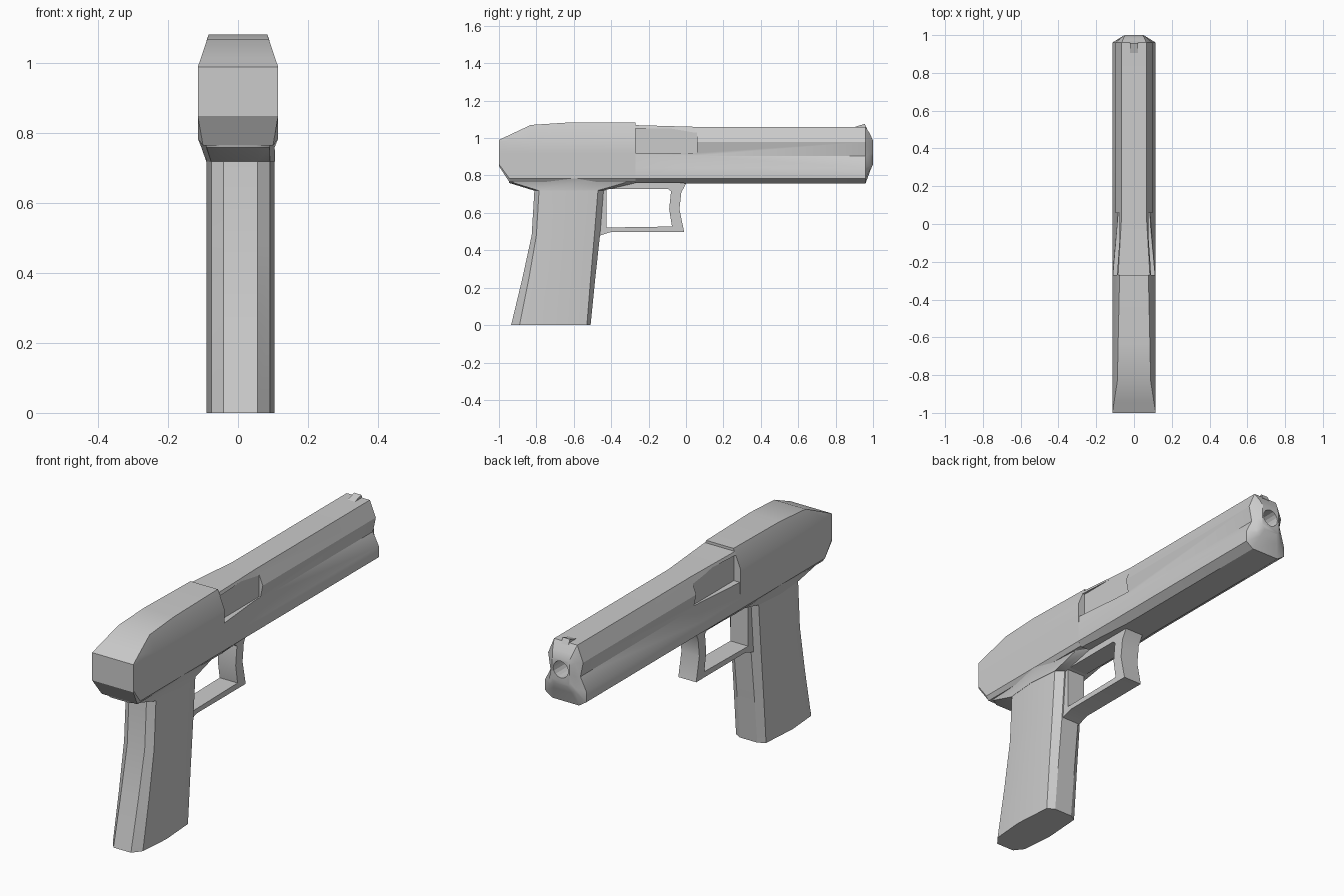
import bpy, bmesh, math
from mathutils import Vector

if "Cube" in bpy.data.objects:
    bpy.data.objects.remove(bpy.data.objects["Cube"])


def finish(bm, name, angle=30):
    bmesh.ops.remove_doubles(bm, verts=bm.verts, dist=0.0005)
    bmesh.ops.recalc_face_normals(bm, faces=bm.faces)
    me = bpy.data.meshes.new(name)
    bm.to_mesh(me)
    bm.free()
    ob = bpy.data.objects.new(name, me)
    bpy.context.collection.objects.link(ob)
    bpy.ops.object.select_all(action='DESELECT')
    ob.select_set(True)
    bpy.context.view_layer.objects.active = ob
    if angle:
        bpy.ops.object.shade_smooth_by_angle(angle=math.radians(angle))
    return ob


def loft(name, rings, angle=30):
    """Skin a list of closed rings and cap both ends."""
    bm = bmesh.new()
    vr = [[bm.verts.new(p) for p in r] for r in rings]
    n = len(vr[0])
    for a, b in zip(vr, vr[1:]):
        for i in range(n):
            j = (i + 1) % n
            bm.faces.new((a[i], a[j], b[j], b[i]))
    bm.faces.new(vr[0])
    bm.faces.new(vr[-1])
    return finish(bm, name, angle)


def slide_ring(y, half):
    """Mirror a half section of (x, z) points into a ring at y."""
    return ([Vector((x, y, z)) for x, z in half]
            + [Vector((-x, y, z)) for x, z in reversed(half)])


def grip_ring(z, back, back_edge, front_edge, front, w, cx=0.0075):
    """Flat-sided oval section with hard front and back corners."""
    mid = (back + front) / 2
    half = [(w * 0.5, back), (w * 0.86, back_edge), (w, mid),
            (w * 0.86, front_edge), (w * 0.5, front)]
    return ([Vector((cx + x, y, z)) for x, y in half]
            + [Vector((cx - x, y, z)) for x, y in reversed(half)])


def prism(name, outline, width, angle=0):
    """Extrude a (y, z) outline across x."""
    return loft(name, [[Vector((s * width, y, z)) for y, z in outline] for s in (-1, 1)], angle)


def cut(ob, cutter):
    cutter.hide_render = True
    cutter.hide_set(True)
    m = ob.modifiers.new("cut", 'BOOLEAN')
    m.operation = 'DIFFERENCE'
    m.solver = 'EXACT'
    m.object = cutter


# Rear slide block: plain faceted box with bevelled back
W = 0.115
low = [(W, 0.84), (W, 0.785), (0.1, 0.765)]
loft("slide_rear", [
    slide_ring(-1.0, [(W, 0.99), (W, 0.98), (W, 0.92), (W, 0.87), (W, 0.86), (W, 0.85)]),
    slide_ring(-0.945, [(0.106, 1.016), (W, 0.988), (W, 0.92)] + low),
    slide_ring(-0.83, [(0.088, 1.07), (W, 0.988), (W, 0.92)] + low),
    slide_ring(-0.63, [(0.084, 1.083), (W, 0.988), (W, 0.92)] + low),
    slide_ring(-0.27, [(0.076, 1.082), (W, 0.988), (W, 0.92)] + low),
], 25)

# Front slide: waisted section ending in a domed muzzle
waist = [(0.065, 1.06), (0.098, 0.98), (0.082, 0.905), (W, 0.84), (W, 0.785), (0.075, 0.758)]
front = loft("slide_front", [
    slide_ring(-0.27, [(0.084, 1.069), (0.112, 0.988), (0.112, 0.91), (W, 0.84), (W, 0.785), (0.095, 0.76)]),
    slide_ring(0.05, waist),
    slide_ring(0.96, waist),
    slide_ring(0.985, [(0.055, 1.02), (0.07, 0.98), (0.068, 0.915), (0.075, 0.85), (0.07, 0.835), (0.05, 0.825)]),
    slide_ring(1.0, [(0.045, 0.985), (0.05, 0.965), (0.05, 0.92), (0.05, 0.88), (0.045, 0.865), (0.035, 0.86)]),
])

# Ejection ports on both sides
for side in (-1, 1):
    bpy.ops.mesh.primitive_cube_add(size=1, location=(side * 0.128, -0.107, 0.986))
    port = bpy.context.object
    port.name = "port_cutter_" + ("left" if side < 0 else "right")
    port.scale = (0.1, 0.33, 0.132)
    cut(front, port)

# Bore
bpy.ops.mesh.primitive_cylinder_add(vertices=16, radius=0.042, depth=0.3,
                                    location=(0, 0.99, 0.935), rotation=(math.pi / 2, 0, 0))
bore = bpy.context.object
bore.name = "bore_cutter"
cut(front, bore)

# Front sight ramp
prism("front_sight", [(0.90, 1.05), (0.905, 1.06), (0.955, 1.076), (0.968, 1.05)], 0.02)

# Flared frame collar joining slide and grip
loft("frame_collar", [
    grip_ring(0.72, -0.815, -0.79, -0.47, -0.44, 0.0985),
    grip_ring(0.76, -0.945, -0.92, -0.33, -0.27, 0.105, 0),
    grip_ring(0.785, -0.95, -0.94, -0.3, -0.24, 0.115, 0),
])

# Grip
loft("grip", [
    grip_ring(0.0, -0.935, -0.89, -0.53, -0.51, 0.0975),
    grip_ring(0.25, -0.875, -0.84, -0.51, -0.485, 0.0975),
    grip_ring(0.48, -0.825, -0.80, -0.49, -0.46, 0.0975),
    grip_ring(0.73, -0.81, -0.785, -0.47, -0.44, 0.0975),
])

# Trigger guard: outer and inner loops bridged into one closed frame
outer = [(-0.47, 0.475), (-0.40, 0.498), (-0.01, 0.498), (-0.035, 0.62), (-0.025, 0.71), (0.005, 0.765), (-0.47, 0.765)]
inner = [(-0.425, 0.522), (-0.40, 0.522), (-0.075, 0.527), (-0.09, 0.62), (-0.08, 0.715), (-0.095, 0.727), (-0.425, 0.727)]
bm = bmesh.new()
loops = [[bm.verts.new((x, y, z)) for y, z in pts]
         for x, pts in ((-0.05, outer), (-0.05, inner), (0.05, inner), (0.05, outer))]
for k in range(4):
    a, b = loops[k], loops[(k + 1) % 4]
    for i in range(len(a)):
        j = (i + 1) % len(a)
        bm.faces.new((a[i], a[j], b[j], b[i]))
finish(bm, "trigger_guard", 30)
